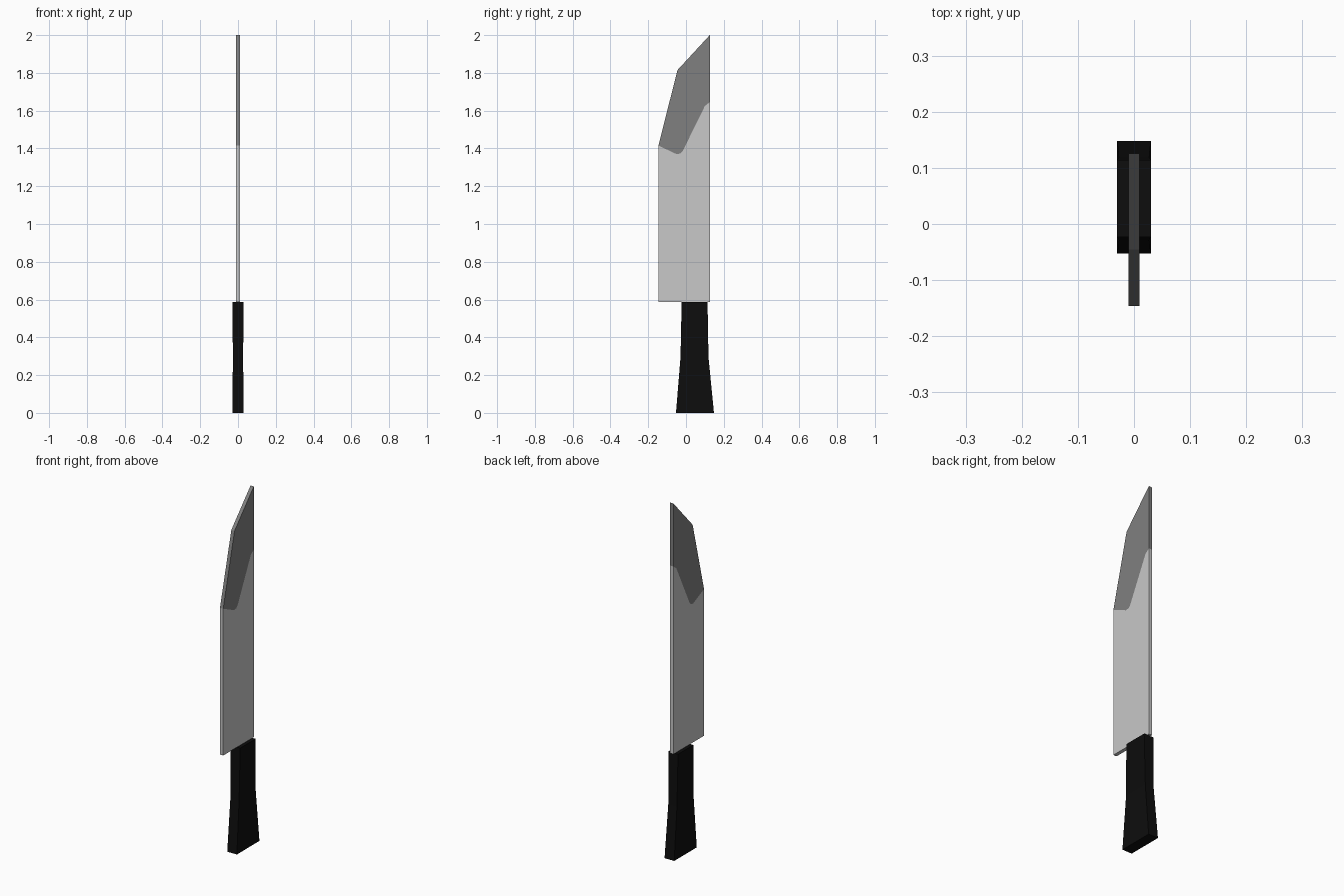
import bpy, bmesh

if "Cube" in bpy.data.objects:
    bpy.data.objects.remove(bpy.data.objects["Cube"])


def material(name, r, g, b):
    m = bpy.data.materials.new(name)
    m.diffuse_color = (r, g, b, 1)
    m.use_nodes = True
    m.node_tree.nodes["Principled BSDF"].inputs["Base Color"].default_value = m.diffuse_color
    return m


def finish(name, bm, mats):
    bmesh.ops.recalc_face_normals(bm, faces=bm.faces[:])
    mesh = bpy.data.meshes.new(name)
    bm.to_mesh(mesh)
    bm.free()
    for m in mats:
        mesh.materials.append(m)
    obj = bpy.data.objects.new(name, mesh)
    bpy.context.collection.objects.link(obj)
    return obj


steel = material("light steel", 0.58, 0.58, 0.58)
dark_steel = material("dark steel", 0.216, 0.216, 0.216)
black = material("black grip", 0.004, 0.004, 0.004)

# Blade: side profile (y, z) split along the ragged tip boundary
T = 0.01
border = [(-0.146, 1.415), (-0.05, 1.37), (-0.03, 1.373), (-0.018, 1.385),
          (0.1, 1.625), (0.126, 1.645)]
heel = [(0.126, 0.588), (-0.146, 0.588)]
point = [(0.126, 2.0), (-0.045, 1.815)]

bm = bmesh.new()
add = lambda pts: [bm.verts.new((-T, y, z)) for y, z in pts]
b, h, p = add(border), add(heel), add(point)
body = bm.faces.new(b + h)
tip = bm.faces.new(b + p)
tip.material_index = 1
ext = bmesh.ops.extrude_face_region(bm, geom=[body, tip], use_keep_orig=True)
new_verts = [g for g in ext["geom"] if isinstance(g, bmesh.types.BMVert)]
bmesh.ops.translate(bm, verts=new_verts, vec=(2 * T, 0, 0))
# Rim faces of the tip lie above the boundary
for f in bm.faces:
    if abs(f.normal.x) < 0.5 and len(f.verts) == 4:
        f.material_index = int(min(v.co.z for v in f.verts) > 1.4)
finish("blade", bm, [steel, dark_steel])

# Handle: stacked rectangular sections (z, half width, y min, y max)
sections = [(0.0, 0.030, -0.053, 0.148),
            (0.295, 0.027, -0.029, 0.119),
            (0.588, 0.030, -0.023, 0.114)]
bm = bmesh.new()
rings = [[bm.verts.new(c) for c in ((-w, y0, z), (w, y0, z), (w, y1, z), (-w, y1, z))]
         for z, w, y0, y1 in sections]
for lo, hi in zip(rings, rings[1:]):
    for i in range(4):
        j = (i + 1) % 4
        bm.faces.new((lo[i], lo[j], hi[j], hi[i]))
bm.faces.new(rings[0][::-1])
bm.faces.new(rings[-1])
finish("handle", bm, [black])
